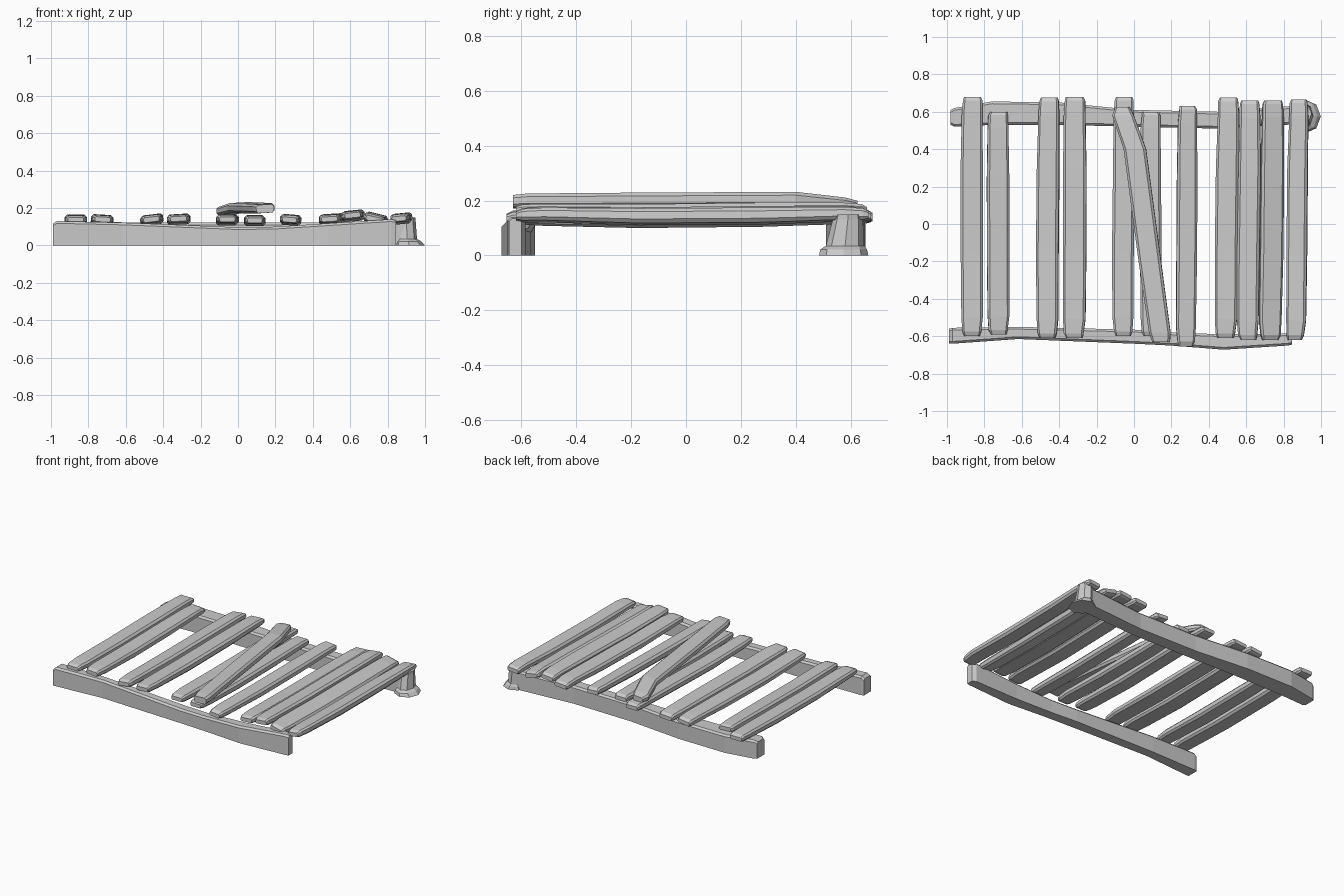
import bpy, bmesh, math, random
from mathutils import Vector

random.seed(4)

def loft(name, rings):
    """Skin a list of equal-length rings and cap both ends."""
    bm = bmesh.new()
    rows = [[bm.verts.new(p) for p in r] for r in rings]
    n = len(rows[0])
    for a, b in zip(rows, rows[1:]):
        for i in range(n):
            bm.faces.new((a[i], a[(i + 1) % n], b[(i + 1) % n], b[i]))
    bm.faces.new(rows[0][::-1])
    bm.faces.new(rows[-1])
    bmesh.ops.recalc_face_normals(bm, faces=bm.faces)
    me = bpy.data.meshes.new(name)
    bm.to_mesh(me)
    bm.free()
    ob = bpy.data.objects.new(name, me)
    bpy.context.collection.objects.link(ob)
    return ob

def beam(name, stations):
    """Stations: x, y min, y max, z bottom, z top; chamfered top edges."""
    rings = []
    for x, y0, y1, z0, z1 in stations:
        c = 0.012
        rings.append([(x, y0, z0), (x, y1, z0), (x, y1, z1 - c),
                      (x, y1 - c, z1), (x, y0 + c, z1), (x, y0, z1 - c)])
    return loft(name, rings)

def board(name, stations, roll=0.0):
    """Stations: x, y, z centre, width, height; octagonal plank section."""
    rings = []
    for x, y, z, w, h in stations:
        a, b, c = w / 2, h / 2, min(w, h) * 0.25
        sec = [(-a + c, -b), (a - c, -b), (a, -b + c), (a, b - c),
               (a - c, b), (-a + c, b), (-a, b - c), (-a, -b + c)]
        cr, sr = math.cos(roll), math.sin(roll)
        rings.append([(x + u * cr + v * sr, y, z - u * sr + v * cr) for u, v in sec])
    return loft(name, rings)

# Warped support beams
beam("front_beam", [
    (-0.99, -0.64, -0.56, 0, 0.115), (-0.97, -0.64, -0.555, 0, 0.13),
    (-0.62, -0.615, -0.55, 0, 0.122), (0.0, -0.64, -0.565, 0, 0.097),
    (0.2, -0.65, -0.58, 0, 0.1), (0.48, -0.672, -0.59, 0, 0.118),
    (0.82, -0.65, -0.585, 0, 0.14), (0.845, -0.645, -0.60, 0, 0.135)])
beam("back_beam", [
    (-0.98, 0.53, 0.61, 0, 0.115), (-0.96, 0.52, 0.62, 0, 0.125),
    (-0.76, 0.53, 0.655, 0.0, 0.125), (-0.4, 0.53, 0.65, 0.0, 0.122),
    (0.0, 0.52, 0.61, 0.0, 0.122), (0.45, 0.51, 0.60, 0.0, 0.122),
    (0.9, 0.535, 0.635, 0.0, 0.13)])

# Flared foot at the end of the back beam
foot = []
for z, cx, cy, rx, ry in [(0, .915, .575, .084, .09), (.022, .91, .575, .07, .085),
                          (.035, .905, .58, .052, .07), (.13, .90, .59, .05, .055),
                          (.15, .905, .59, .045, .05)]:
    foot.append([(cx + rx * math.cos(t * math.pi / 4), cy + ry * math.sin(t * math.pi / 4), z)
                 for t in range(8)])
loft("beam_foot", foot)

# Slats: x back, x front, width, y front, y back, lift, roll
slats = [
    (-0.865, -0.865, .115, -.60, .68, .000, 0.0),
    (-0.725, -0.725, .115, -.59, .60, .000, 0.06),
    (-0.455, -0.465, .115, -.61, .675, .000, -0.12),
    (-0.315, -0.320, .120, -.61, .68, .003, -0.06),
    (-0.055, -0.060, .112, -.60, .68, .000, 0.0),
    (0.090, 0.090, .110, -.60, .60, -.004, 0.0),
    (0.287, 0.278, .105, -.655, .63, .000, 0.08),
    (0.505, 0.490, .118, -.61, .675, .003, -0.06),
    (0.620, 0.610, .115, -.62, .66, .022, -0.10),
    (0.740, 0.730, .120, -.62, .66, .003, 0.24),
    (0.880, 0.863, .105, -.62, .665, .006, -0.10),
]
for k, (xb, xf, w, y0, y1, lift, roll) in enumerate(slats, 1):
    st = []
    # fraction along, width scale, z centre, height
    for f, s, z, h in [(0, .72, .138, .026), (.02, .88, .140, .042), (.08, 1, .140, .046),
                       (.35, 1.04, .134, .054), (.7, 1.04, .138, .054),
                       (.93, .96, .143, .046), (.985, .9, .141, .042), (1, .78, .138, .026)]:
        j = random.uniform(-.003, .003)
        st.append((xf + (xb - xf) * f + j, y0 + (y1 - y0) * f, z + lift + j * .5, w * s, h))
    board(f"slat_{k:02d}", st, roll)

# Loose board lying diagonally on top
board("loose_diagonal_board", [
    (0.145, -0.63, .196, .095, .044), (0.138, -0.58, .198, .115, .05),
    (0.085, -0.2, .200, .120, .052), (0.005, 0.4, .203, .120, .052),
    (-0.058, 0.58, .186, .115, .045), (-0.062, 0.625, .180, .075, .035)], -0.06)
